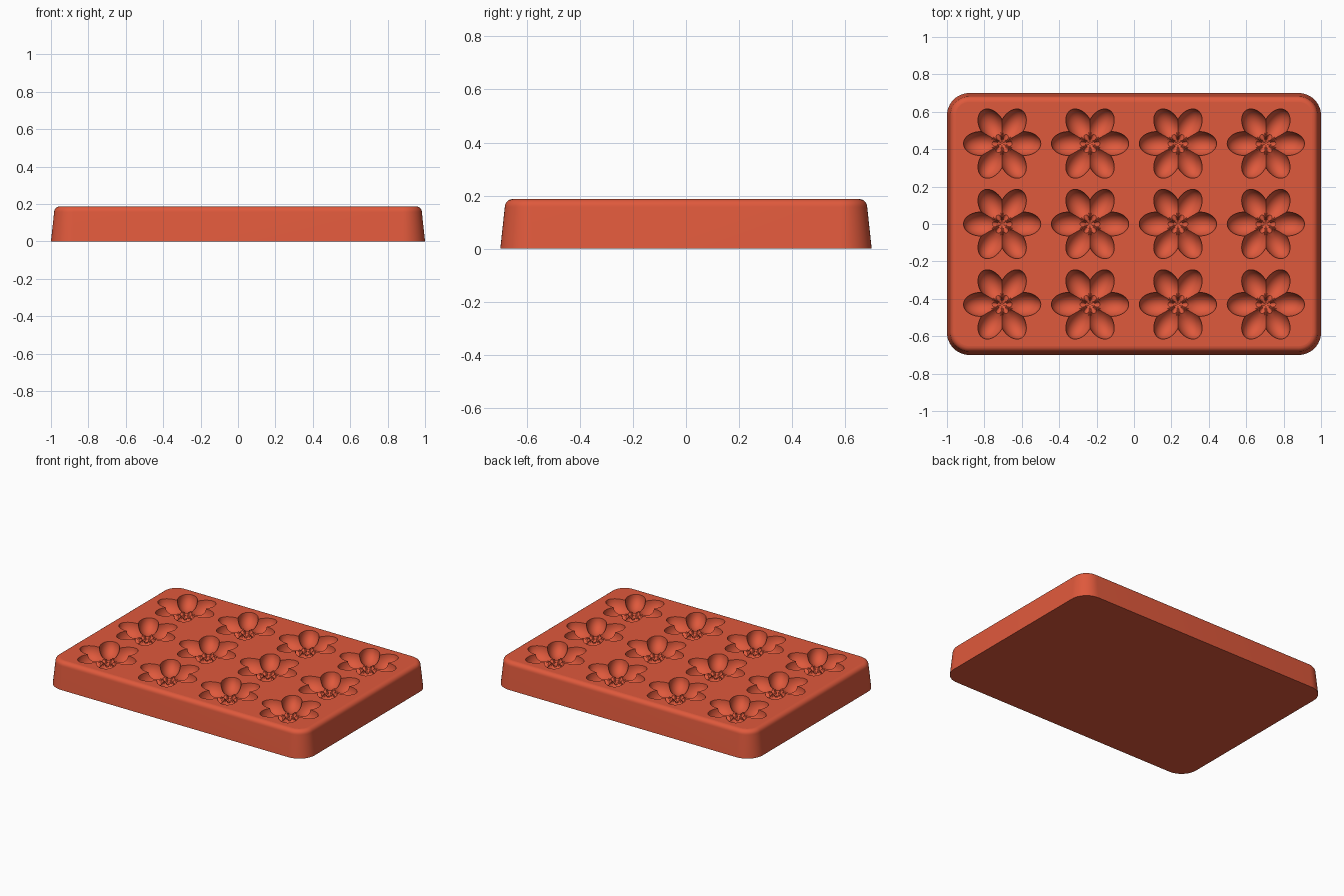
import bpy, bmesh, math

cube = bpy.data.objects.get("Cube")
if cube:
    bpy.data.objects.remove(cube, do_unlink=True)

HEIGHT = 0.187
HALF_X, HALF_Y, CORNER = 1.0, 0.7, 0.12
PETAL_AT, PETAL_LONG, PETAL_WIDE, PETAL_DEEP = 0.115, 0.092, 0.064, 0.082
DENT_RADIUS, DENT_DEEP = 0.05, 0.075
SECTORS, BOWL_RINGS = 96, 12

red = bpy.data.materials.new("terracotta_red")
red.use_nodes = True
color = (0.74, 0.10, 0.045, 1)
red.diffuse_color = color
red.node_tree.nodes["Principled BSDF"].inputs["Base Color"].default_value = color


def rounded_ring(bm, inset, z, steps=12):
    """Rounded rectangle of vertices, pulled in by inset."""
    ring = []
    for k, (sx, sy) in enumerate([(1, 1), (-1, 1), (-1, -1), (1, -1)]):
        for i in range(steps + 1):
            a = math.pi / 2 * (k + i / steps)
            r = CORNER - inset
            ring.append(bm.verts.new((sx * (HALF_X - CORNER) + r * math.cos(a),
                                      sy * (HALF_Y - CORNER) + r * math.sin(a), z)))
    return ring


def bridge(bm, first, second):
    n = len(first)
    for i in range(n):
        j = (i + 1) % n
        bm.faces.new((first[i], first[j], second[j], second[i]))


def loop_edges(bm, ring):
    return [bm.edges.get((ring[i - 1], ring[i])) for i in range(len(ring))]


def petal_angle(a):
    """Angle measured from the axis of the nearest petal."""
    sector = math.pi / 3
    return a - sector * round(a / sector)


def flower_radius(a):
    """Distance from the flower centre to its outline."""
    p = petal_angle(a)
    qa = (math.cos(p) / PETAL_LONG) ** 2 + (math.sin(p) / PETAL_WIDE) ** 2
    qb = PETAL_AT * math.cos(p) / PETAL_LONG ** 2
    qc = (PETAL_AT / PETAL_LONG) ** 2 - 1
    return (qb + math.sqrt(qb * qb - qa * qc)) / qa


def flower_depth(r, a):
    """Deeper of the petal bowl and the centre dent."""
    p = petal_angle(a)
    along = (r * math.cos(p) - PETAL_AT) / PETAL_LONG
    across = r * math.sin(p) / PETAL_WIDE
    petal = PETAL_DEEP * math.sqrt(max(0, 1 - along ** 2 - across ** 2))
    dent = DENT_DEEP * math.sqrt(max(0, 1 - (r / DENT_RADIUS) ** 2))
    return max(petal, dent)


def flower_cavity(bm, cx, cy):
    """Six-petal bowl; returns the edges of its rim."""
    rings = []
    for i in range(1, BOWL_RINGS + 1):
        t = math.sin(math.pi / 2 * i / BOWL_RINGS)
        ring = []
        for s in range(SECTORS):
            a = math.tau * s / SECTORS
            r = t * flower_radius(a)
            z = HEIGHT if i == BOWL_RINGS else HEIGHT - flower_depth(r, a)
            ring.append(bm.verts.new((cx + r * math.cos(a), cy + r * math.sin(a), z)))
        rings.append(ring)
    middle = bm.verts.new((cx, cy, HEIGHT - flower_depth(0, 0)))
    for s in range(SECTORS):
        bm.faces.new((middle, rings[0][s - 1], rings[0][s]))
    for inner, outer in zip(rings, rings[1:]):
        bridge(bm, inner, outer)
    return loop_edges(bm, rings[-1])


# Drafted walls, rounded top edge and flat underside
bm = bmesh.new()
fillet, draft = 0.03, 0.017
walls = [rounded_ring(bm, 0, 0)]
for i in range(7):
    a = math.pi / 2 * i / 6
    walls.append(rounded_ring(bm, draft + fillet * (1 - math.cos(a)),
                              HEIGHT - fillet + fillet * math.sin(a)))
for low, high in zip(walls, walls[1:]):
    bridge(bm, low, high)
bm.faces.new(walls[0])

# Flower cavities in four columns and three rows
top_edges = loop_edges(bm, walls[-1])
for col in range(4):
    for row in range(3):
        top_edges += flower_cavity(bm, (col - 1.5) * 0.47, (row - 1) * 0.43)

# Flat top around the cavities
bmesh.ops.triangle_fill(bm, use_beauty=True, edges=top_edges, normal=(0, 0, 1))
bmesh.ops.recalc_face_normals(bm, faces=bm.faces[:])

mesh = bpy.data.meshes.new("mould_tray")
bm.to_mesh(mesh)
bm.free()
mesh.materials.append(red)
tray = bpy.data.objects.new("mould_tray", mesh)
bpy.context.collection.objects.link(tray)

# Smooth curves, flat top
bpy.ops.object.select_all(action='DESELECT')
bpy.context.view_layer.objects.active = tray
tray.select_set(True)
bpy.ops.object.shade_smooth_by_angle(angle=math.radians(30))
for face in mesh.polygons:
    if face.normal.z > 0.999 and face.center.z > HEIGHT - 0.0001:
        face.use_smooth = False
